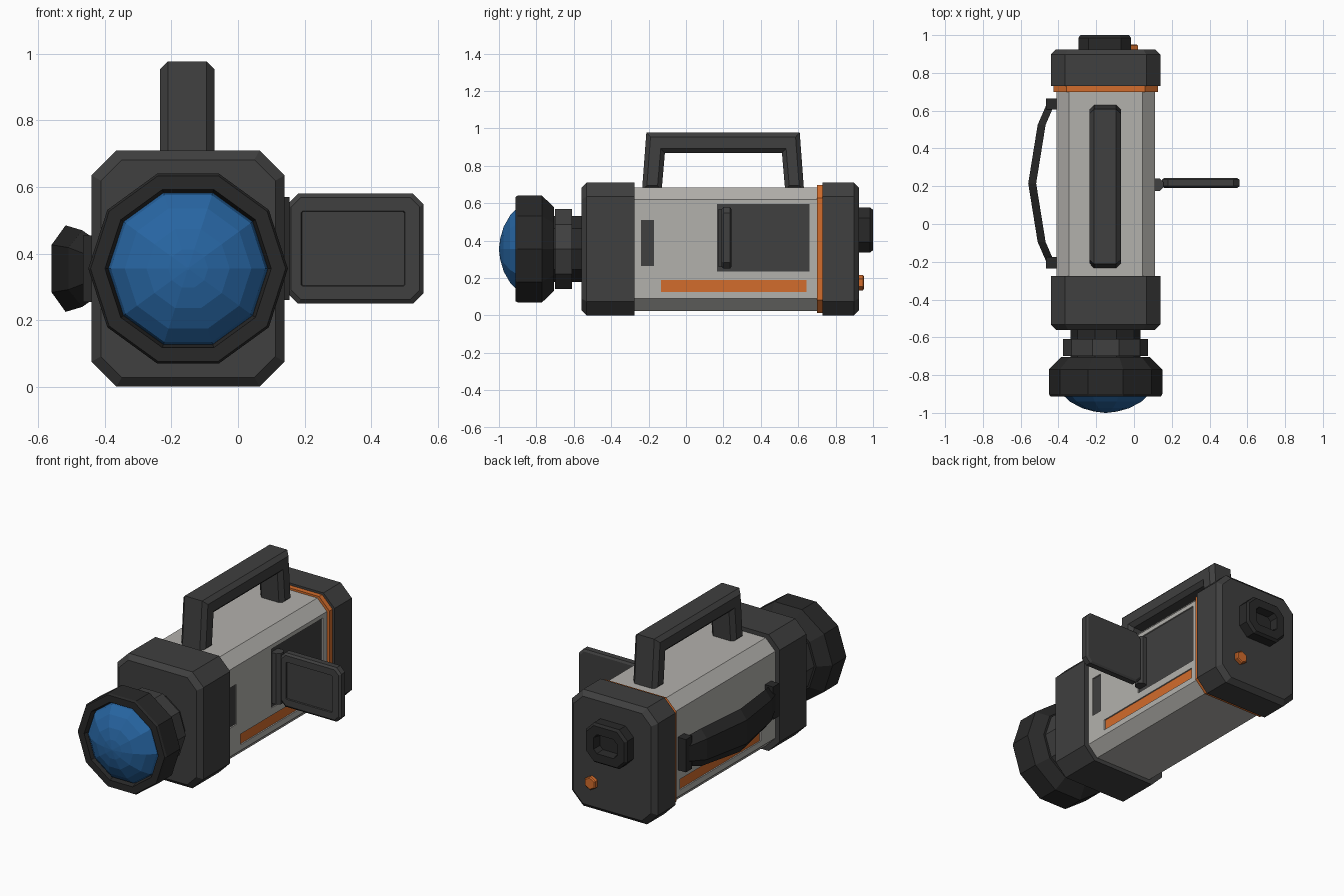
import bpy, bmesh, math
from mathutils import Vector

if "Cube" in bpy.data.objects:
    bpy.data.objects.remove(bpy.data.objects["Cube"])

CX, CZ = -0.15, 0.355  # main axis of the body


def material(name, rgb):
    m = bpy.data.materials.new(name)
    m.use_nodes = True
    m.diffuse_color = (*rgb, 1)
    m.node_tree.nodes["Principled BSDF"].inputs["Base Color"].default_value = (*rgb, 1)
    return m


SHELL = material("light grey shell", (0.45, 0.44, 0.415))
DARK = material("dark grey plastic", (0.05, 0.05, 0.05))
RUBBER = material("black rubber", (0.022, 0.022, 0.022))
ORANGE = material("orange trim", (0.65, 0.15, 0.025))
GLASS = material("blue glass", (0.02, 0.13, 0.36))


def finish(name, bm, mat):
    bmesh.ops.recalc_face_normals(bm, faces=bm.faces)
    mesh = bpy.data.meshes.new(name)
    bm.to_mesh(mesh)
    bm.free()
    mesh.materials.append(mat)
    ob = bpy.data.objects.new(name, mesh)
    bpy.context.scene.collection.objects.link(ob)
    return ob


def loft(name, rings, mat):
    """Skin a list of point rings and cap both ends."""
    bm = bmesh.new()
    loops = [[bm.verts.new(p) for p in ring] for ring in rings]
    n = len(rings[0])
    for a, b in zip(loops, loops[1:]):
        for i in range(n):
            j = (i + 1) % n
            bm.faces.new((a[i], a[j], b[j], b[i]))
    bm.faces.new(loops[0])
    bm.faces.new(loops[-1])
    return finish(name, bm, mat)


def octo(y, hw, hh, c, cx=CX, cz=CZ):
    """Rectangle with cut corners, facing along y."""
    w, h = hw - c, hh - c
    pts = [(hw, h), (w, hh), (-w, hh), (-hw, h), (-hw, -h), (-w, -hh), (w, -hh), (hw, -h)]
    return [Vector((cx + x, y, cz + z)) for x, z in pts]


def ngon(y, r, n=10, cx=CX, cz=CZ, turn=0.0):
    return [Vector((cx + r * math.cos(turn + i * math.tau / n), y,
                    cz + r * math.sin(turn + i * math.tau / n))) for i in range(n)]


def turned(name, profile, mat):
    return loft(name, [ngon(y, r) for y, r in profile], mat)


def box(name, lo, hi, mat):
    bm = bmesh.new()
    bmesh.ops.create_cube(bm, size=1)
    lo, hi = Vector(lo), Vector(hi)
    for v in bm.verts:
        v.co = (lo + hi) / 2 + v.co * (hi - lo)
    return finish(name, bm, mat)


# Body shell
body = loft("body_shell", [octo(y, 0.26, 0.33, 0.065) for y in (-0.4, 0.8)], SHELL)


# Shallow side recesses with coloured floors
def recess(name, side, y0, y1, z0, z1, mat, depth=0.014):
    wall = CX + side * 0.26
    floor = wall - side * depth
    xs = sorted((floor, wall + side * 0.05))
    cutter = box(name + "_cutter", (xs[0], y0, z0), (xs[1], y1, z1), SHELL)
    mod = body.modifiers.new(name, "BOOLEAN")
    mod.operation, mod.solver, mod.object = "DIFFERENCE", "EXACT", cutter
    bpy.context.view_layer.objects.active = body
    bpy.ops.object.modifier_apply(modifier=mod.name)
    bpy.data.objects.remove(cutter)
    xs = sorted((floor - side * 0.002, floor + side * 0.006))
    box(name, (xs[0], y0, z0), (xs[1], y1, z1), mat)


recess("screen_bay", 1, 0.165, 0.66, 0.235, 0.595, DARK)
recess("side_vent", 1, -0.24, -0.17, 0.265, 0.51, DARK)
for side, label in ((1, "left"), (-1, "right")):
    recess(label + "_accent_strip", side, -0.135, 0.645, 0.125, 0.19, ORANGE)

# Front and rear housings, orange seam
loft("front_housing", [octo(-0.275, 0.29, 0.355, 0.075), octo(-0.532, 0.29, 0.355, 0.075),
                       octo(-0.56, 0.262, 0.327, 0.063)], DARK)
loft("rear_housing", [octo(0.73, 0.29, 0.355, 0.075), octo(0.897, 0.29, 0.355, 0.075),
                      octo(0.925, 0.262, 0.327, 0.063)], DARK)
loft("orange_seam", [octo(y, 0.277, 0.342, 0.07) for y in (0.7, 0.74)], ORANGE)

# Lens
turned("lens_neck", [(-0.55, 0.185), (-0.72, 0.185)], RUBBER)
turned("focus_ring", [(-0.61, 0.225), (-0.7, 0.225)], DARK)
turned("lens_hood", [(-0.705, 0.235), (-0.77, 0.3), (-0.9, 0.3), (-0.912, 0.293),
                     (-0.912, 0.25), (-0.87, 0.24)], RUBBER)
turned("lens_glass", [(-0.86, 0.242), (-0.9, 0.232), (-0.94, 0.19), (-0.975, 0.125),
                      (-0.993, 0.06), (-1.0, 0.004)], GLASS)

# Eyepiece with a sunken window
EX, EZ = -0.155, 0.457
loft("eyepiece", [octo(y, w, h, c, EX, EZ) for y, w, h, c in (
    (0.91, 0.14, 0.12, 0.055), (0.985, 0.14, 0.12, 0.055), (1.0, 0.128, 0.108, 0.05),
    (1.0, 0.078, 0.058, 0.022), (0.95, 0.07, 0.05, 0.02))], RUBBER)

# Record button
loft("record_button", [ngon(y, r, 6, -0.015, 0.175, math.pi / 6)
                       for y, r in ((0.91, 0.041), (0.945, 0.041), (0.951, 0.034))], ORANGE)

# Carry handle: arch profile, extruded and chamfered along its side outlines
arch = [(-0.235, 0.67), (-0.212, 0.978), (0.608, 0.978), (0.631, 0.67),
        (0.53, 0.67), (0.513, 0.868), (-0.113, 0.868), (-0.13, 0.67)]
handle = loft("carry_handle", [[Vector((x, y, z)) for y, z in arch] for x in (-0.235, -0.07)], DARK)
bm = bmesh.new()
bm.from_mesh(handle.data)
rims = [e for e in bm.edges if abs(e.verts[0].co.x - e.verts[1].co.x) < 0.001]
bmesh.ops.bevel(bm, geom=rims, offset=0.024, segments=1, affect="EDGES")
bm.to_mesh(handle.data)
bm.free()

# Fold-out screen and its hinge
SX, SZ = 0.353, 0.415
loft("flip_screen", [octo(y, w, h, c, x, SZ) for y, w, h, c, x in (
    (0.243, 0.193, 0.153, 0.028, SX), (0.235, 0.205, 0.165, 0.032, SX),
    (0.2, 0.205, 0.165, 0.032, SX), (0.19, 0.193, 0.153, 0.028, SX),
    (0.19, 0.156, 0.113, 0.004, 0.346), (0.198, 0.154, 0.111, 0.004, 0.346))], DARK)
hinge = [Vector((0.122 + 0.036 * math.cos(a), 0.207 + 0.036 * math.sin(a), 0))
         for a in (math.pi / 8 + i * math.tau / 8 for i in range(8))]
loft("screen_hinge", [[p + Vector((0, 0, z)) for p in hinge] for z in (0.26, 0.57)], DARK)

# Hand strap bowed away from the side, widest in the middle
MID = 0.215
stations = [(-0.46, 0.425, 0.08), (-0.51, 0.31, 0.115), (-0.56, 0.0, 0.13)]
path = [(x, MID + d, h) for x, d, h in stations]
path += [(x, MID - d, h) for x, d, h in reversed(stations[:-1])]
loft("hand_strap", [[Vector((x, y, CZ - 0.55 * h)), Vector((x, y, CZ + 0.55 * h)),
                     Vector((x + 0.042, y, CZ + h)), Vector((x + 0.042, y, CZ - h))]
                    for x, y, h in path], RUBBER)
for y, label in ((-0.235, "front"), (0.605, "rear")):
    box(label + "_strap_mount", (-0.465, y, CZ - 0.1), (-0.4, y + 0.06, CZ + 0.1), RUBBER)
